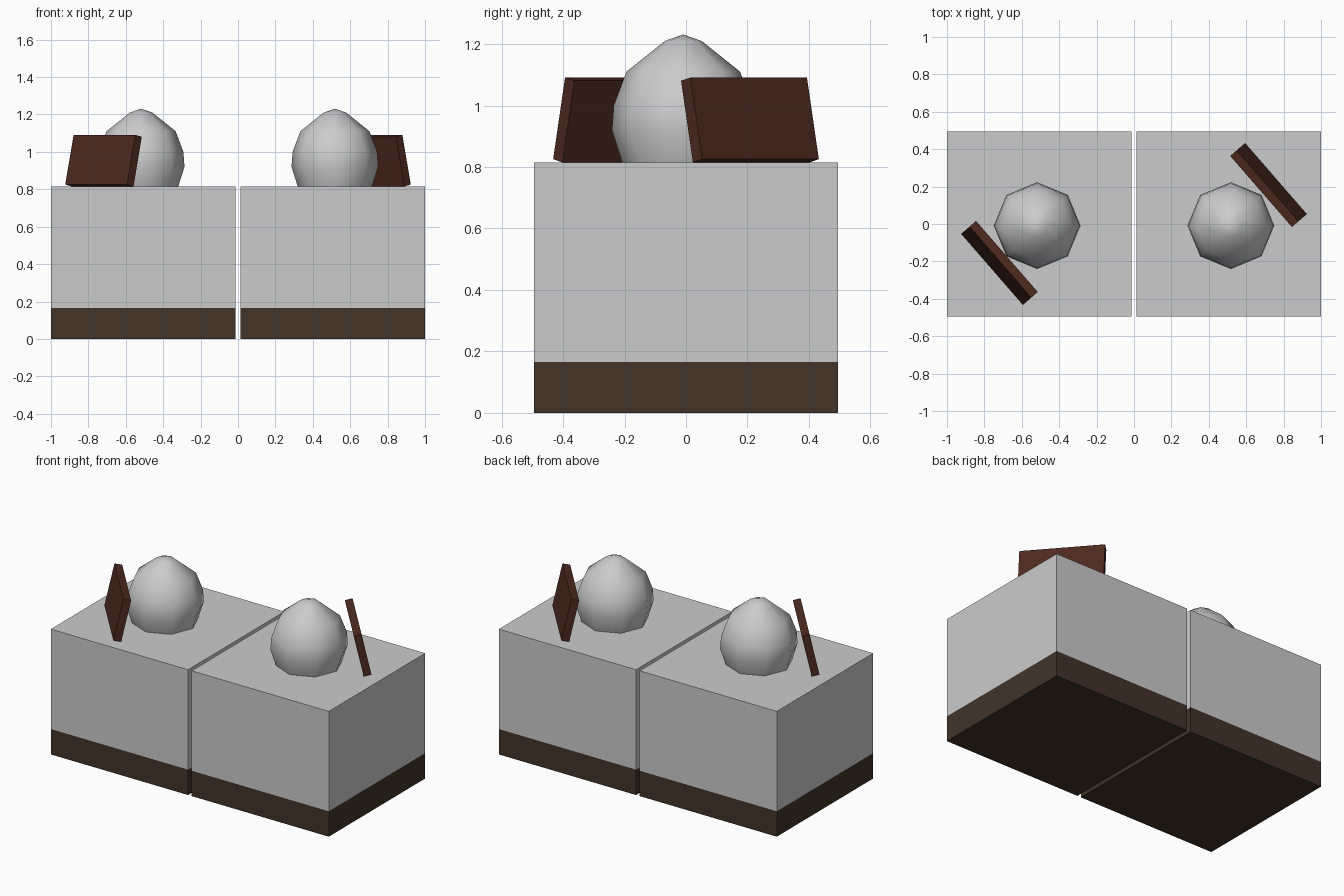
import bpy, bmesh
from math import radians, cos, sin, pi

if "Cube" in bpy.data.objects:
    bpy.data.objects.remove(bpy.data.objects["Cube"])


def material(name, rgb):
    m = bpy.data.materials.new(name)
    m.diffuse_color = (*rgb, 1)
    m.use_nodes = True
    m.node_tree.nodes["Principled BSDF"].inputs["Base Color"].default_value = m.diffuse_color
    return m


def add_object(name, bm, mat=None):
    bmesh.ops.recalc_face_normals(bm, faces=bm.faces[:])
    mesh = bpy.data.meshes.new(name)
    bm.to_mesh(mesh)
    bm.free()
    if mat:
        mesh.materials.append(mat)
    obj = bpy.data.objects.new(name, mesh)
    bpy.context.collection.objects.link(obj)
    return obj


def box(name, size, centre, mat=None, rot=(0, 0, 0)):
    bm = bmesh.new()
    bmesh.ops.create_cube(bm, size=1)
    bmesh.ops.scale(bm, vec=size, verts=bm.verts)
    obj = add_object(name, bm, mat)
    obj.location, obj.rotation_euler = centre, rot
    return obj


def lathe(name, profile, apex_z, centre, sides=8):
    bm = bmesh.new()
    rings = [[bm.verts.new((r * cos(2 * pi * i / sides), r * sin(2 * pi * i / sides), z))
              for i in range(sides)] for r, z in profile]
    for low, high in zip(rings, rings[1:]):
        for i in range(sides):
            j = (i + 1) % sides
            bm.faces.new((low[i], low[j], high[j], high[i]))
    tip = bm.verts.new((0, 0, apex_z))
    for i in range(sides):
        bm.faces.new((rings[-1][i], rings[-1][(i + 1) % sides], tip))
    for f in bm.faces:
        f.smooth = True
    bm.faces.new(rings[0][::-1]).smooth = False
    obj = add_object(name, bm)
    obj.location = centre
    return obj


crust_mat = material("dark_crust", (0.054, 0.034, 0.022))
chocolate = material("chocolate", (0.076, 0.023, 0.014))

# Dollop outline: radius, height
dollop = [(0.19, 0.79), (0.2, 0.82), (0.232, 0.92), (0.226, 1.0),
          (0.185, 1.11), (0.06, 1.21)]

for side, s in (("left", -1), ("right", 1)):
    # Cake slice: crust below, filling above
    box(f"{side}_crust", (0.987, 0.99, 0.165), (s * 0.5065, 0, 0.0825), crust_mat)
    box(f"{side}_filling", (0.987, 0.99, 0.65), (s * 0.5065, 0, 0.49))
    # Cream dollop
    lathe(f"{side}_cream_dollop", dollop, 1.231, (s * 0.518, -0.009, 0))
    # Chocolate plate leaning in towards the cream
    turn = radians(-49) + (pi if s < 0 else 0)
    box(f"{side}_chocolate_plate", (0.503, 0.047, 0.272),
        (s * 0.719, s * 0.208, 0.953), chocolate, (radians(12.5), 0, turn))
